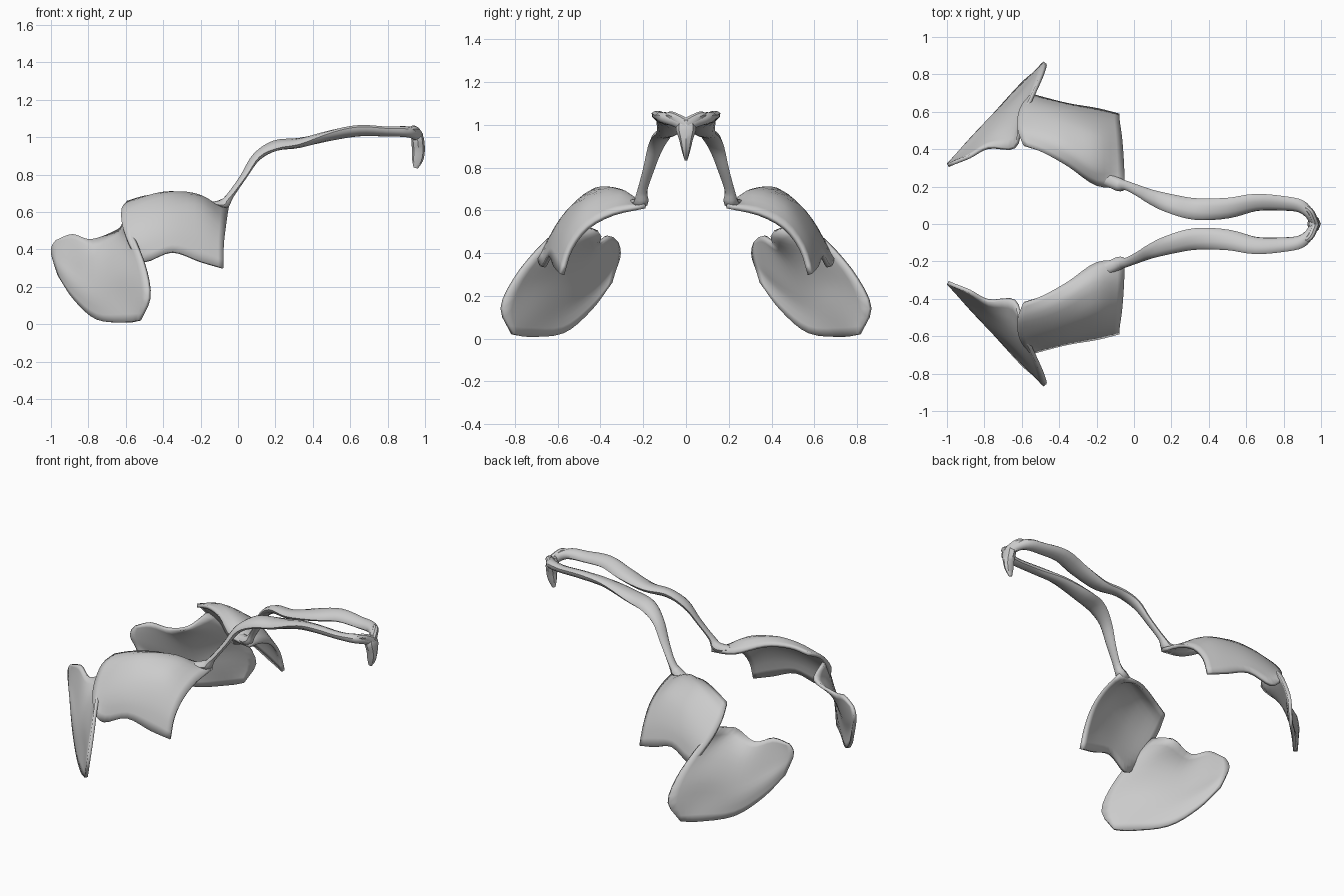
import bpy, bmesh, math
from mathutils import Vector

if "Cube" in bpy.data.objects:
    bpy.data.objects.remove(bpy.data.objects["Cube"])


def spline(pts, n):
    """Catmull-Rom resampling of a point list, n steps per span."""
    p = [Vector(q) for q in pts]
    p = [2 * p[0] - p[1]] + p + [2 * p[-1] - p[-2]]
    out = []
    for i in range(1, len(p) - 2):
        a, b, c, d = p[i - 1:i + 3]
        for k in range(n):
            t = k / n
            out.append(0.5 * (2 * b + (c - a) * t + (2 * a - 5 * b + 4 * c - d) * t * t
                              + (3 * b - a - 3 * c + d) * t ** 3))
    return out + [p[-2]]


def grid_object(name, rows, closed=False):
    bm = bmesh.new()
    vs = [[bm.verts.new(q) for q in r] for r in rows]
    n = len(rows[0])
    for r0, r1 in zip(vs, vs[1:]):
        for j in range(n if closed else n - 1):
            k = (j + 1) % n
            bm.faces.new((r0[j], r0[k], r1[k], r1[j]))
    if closed:
        bm.faces.new(vs[0])
        bm.faces.new(vs[-1])
    bmesh.ops.recalc_face_normals(bm, faces=bm.faces)
    me = bpy.data.meshes.new(name)
    bm.to_mesh(me)
    bm.free()
    ob = bpy.data.objects.new(name, me)
    bpy.context.collection.objects.link(ob)
    bpy.ops.object.select_all(action='DESELECT')
    ob.select_set(True)
    bpy.context.view_layer.objects.active = ob
    bpy.ops.object.shade_smooth_by_angle(angle=math.radians(40))
    return ob


def mirror(ob):
    m = ob.modifiers.new("mirror", 'MIRROR')
    m.use_axis = (False, True, False)
    m.use_mirror_merge = False


def plate(name, sections, thick):
    """Thin curved sheet lofted through cross-sections, one on each side."""
    rows = [spline(s, 3) for s in sections]
    cols = [spline(c, 4) for c in zip(*rows)]
    ob = grid_object(name, list(zip(*cols)))
    s = ob.modifiers.new("thickness", 'SOLIDIFY')
    s.thickness, s.offset = thick, 0
    mirror(ob)


def tube(name, pts, sizes, up_hint, sides=10, n=4):
    """Elliptical tube; sizes are (half width, half height, roll) per point."""
    path, size = spline(pts, n), spline(sizes, n)
    rows = []
    for i, (p, s) in enumerate(zip(path, size)):
        t = (path[min(i + 1, len(path) - 1)] - path[max(i - 1, 0)]).normalized()
        up = Vector(up_hint)
        up = (up - t * up.dot(t)).normalized()
        side = up.cross(t)
        c, r = math.cos(s.z), math.sin(s.z)
        side, up = side * c + up * r, up * c - side * r
        rows.append([p + side * s.x * math.cos(a) + up * s.y * math.sin(a)
                     for a in (2 * math.pi * k / sides for k in range(sides))])
    return grid_object(name, rows, True)


# Arched front plates
plate("front_plate", [
    [(-.05, .19, .62), (-.06, .34, .585), (-.07, .46, .52), (-.08, .54, .42), (-.08, .58, .30)],
    [(-.20, .21, .63), (-.20, .31, .68), (-.20, .46, .63), (-.20, .56, .49), (-.20, .61, .335)],
    [(-.35, .31, .68), (-.35, .40, .70), (-.35, .52, .62), (-.35, .60, .50), (-.35, .635, .385)],
    [(-.48, .38, .68), (-.48, .46, .67), (-.48, .56, .58), (-.48, .63, .47), (-.49, .67, .335)],
    [(-.59, .42, .65), (-.62, .50, .61), (-.62, .57, .54), (-.60, .63, .47), (-.555, .69, .38)],
], .022)

# Hanging rear blades, joined to the front plates below a narrow notch
plate("rear_blade", [
    [(-.97, .325, .45), (-.99, .315, .42), (-.995, .315, .38), (-.98, .33, .33), (-.955, .35, .26)],
    [(-.88, .36, .48), (-.88, .38, .40), (-.88, .41, .30), (-.88, .44, .22), (-.87, .45, .13)],
    [(-.78, .41, .45), (-.76, .48, .35), (-.75, .54, .24), (-.75, .575, .13), (-.75, .58, .025)],
    [(-.64, .41, .50), (-.64, .55, .41), (-.62, .66, .28), (-.61, .70, .14), (-.60, .745, .01)],
    [(-.605, .555, .55), (-.54, .69, .42), (-.49, .80, .28), (-.475, .862, .14), (-.525, .81, .02)],
], .02)

# Long slender arms that rise forward and meet at the tip
arm = tube("arm", [
    (-.15, .24, .64), (-.08, .21, .64), (-.04, .205, .69), (.03, .175, .79), (.10, .142, .895),
    (.20, .108, .955), (.33, .08, .97), (.50, .085, 1.01), (.65, .115, 1.035), (.80, .11, 1.03),
    (.89, .095, 1.03), (.94, .05, 1.02), (.965, 0, .995)], [
    (.03, .012, 0), (.035, .03, 0), (.025, .018, 0), (.03, .016, 0), (.04, .022, 0),
    (.053, .026, -.25), (.058, .026, -.1), (.056, .026, .2), (.05, .026, .4), (.042, .024, .4),
    (.037, .028, .4), (.025, .03, 0), (.025, .03, 0)], (0, 0, 1))
mirror(arm)

# Short crest over the tip on each side
crest = tube("tip_crest", [(.97, 0, 1.0), (.958, .035, 1.025), (.94, .07, 1.045), (.91, .095, 1.04)],
             [(.022, .03, 0), (.02, .024, 0), (.018, .018, 0), (.012, .012, 0)], (0, 0, 1), 8, 3)
mirror(crest)

# Downward tapering keel at the tip
tube("tip_keel", [(.955, 0, 1.03), (.96, 0, .99), (.965, 0, .93), (.96, 0, .88), (.95, 0, .835)],
     [(.02, .02, 0), (.048, .034, 0), (.032, .034, 0), (.02, .03, 0), (.007, .012, 0)],
     (1, 0, 0), 8, 3)
